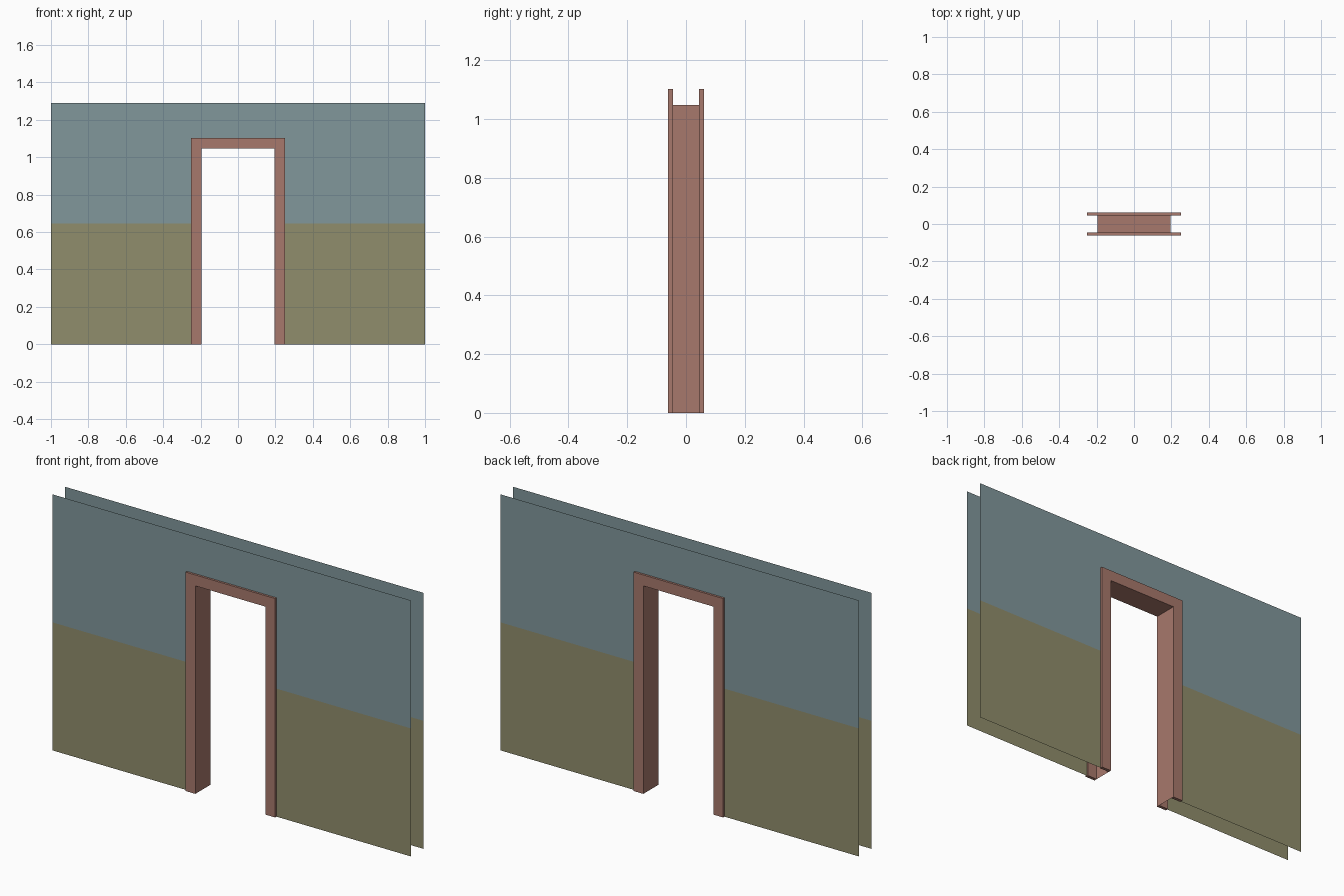
import bpy, bmesh

if "Cube" in bpy.data.objects:
    bpy.data.objects.remove(bpy.data.objects["Cube"])

IN_X, IN_Z = 0.195, 1.048      # clear opening
OUT_X, OUT_Z = 0.25, 1.103     # outer edge of trim
WALL_X, WALL_Z, SPLIT = 1.0, 1.29, 0.645


def material(name, rgb):
    m = bpy.data.materials.new(name)
    m.diffuse_color = (*rgb, 1)
    m.use_nodes = True
    m.node_tree.nodes["Principled BSDF"].inputs["Base Color"].default_value = m.diffuse_color
    return m


wood = material("wood", (0.39, 0.19, 0.15))
upper = material("upper_paint", (0.22, 0.31, 0.33))
lower = material("lower_paint", (0.28, 0.27, 0.15))


def finish(bm, name, mats):
    me = bpy.data.meshes.new(name)
    bm.to_mesh(me)
    bm.free()
    for m in mats:
        me.materials.append(m)
    ob = bpy.data.objects.new(name, me)
    bpy.context.collection.objects.link(ob)
    return ob


def arch(x, z):
    return [(-x, 0), (-x, z), (x, z), (x, 0)]


# Door trim: U-shaped board on each side of the wall
def trim(name, y0, y1):
    bm = bmesh.new()
    inner, outer = arch(IN_X, IN_Z), arch(OUT_X, OUT_Z)
    faces = []
    for i in range(3):
        quad = [outer[i], outer[i + 1], inner[i + 1], inner[i]]
        faces.append(bm.faces.new([bm.verts.new((x, y0, z)) for x, z in quad]))
    bmesh.ops.remove_doubles(bm, verts=bm.verts[:], dist=1e-5)
    ext = bmesh.ops.extrude_face_region(bm, geom=bm.faces[:], use_keep_orig=True)
    moved = [g for g in ext["geom"] if isinstance(g, bmesh.types.BMVert)]
    bmesh.ops.translate(bm, verts=moved, vec=(0, y1 - y0, 0))
    bmesh.ops.recalc_face_normals(bm, faces=bm.faces[:])
    finish(bm, name, [wood])


# Wall sheet: two-tone paint with a doorway, its edge hidden in the trim
def wall(name, y, facing):
    bm = bmesh.new()
    hx, hz = (IN_X + OUT_X) / 2, (IN_Z + OUT_Z) / 2
    xs, zs = [-WALL_X, -hx, hx, WALL_X], [0, SPLIT, hz, WALL_Z]
    for i in range(3):
        for j in range(3):
            if i == 1 and j < 2:
                continue
            pts = [(xs[i], zs[j]), (xs[i + 1], zs[j]),
                   (xs[i + 1], zs[j + 1]), (xs[i], zs[j + 1])]
            if facing > 0:
                pts.reverse()
            f = bm.faces.new([bm.verts.new((x, y, z)) for x, z in pts])
            f.material_index = 0 if j == 0 else 1
    bmesh.ops.remove_doubles(bm, verts=bm.verts[:], dist=1e-5)
    finish(bm, name, [lower, upper])


for side, s in (("front", -1), ("back", 1)):
    trim(side + "_door_trim", s * 0.045, s * 0.061)
    wall(side + "_wall", s * 0.05, s)

# Jamb lining: open sheet between the two trims
bm = bmesh.new()
rows = [[bm.verts.new((x, y, z)) for x, z in arch(IN_X, IN_Z)] for y in (-0.045, 0.045)]
for i in range(3):
    bm.faces.new([rows[0][i], rows[0][i + 1], rows[1][i + 1], rows[1][i]])
finish(bm, "door_jamb", [wood])
